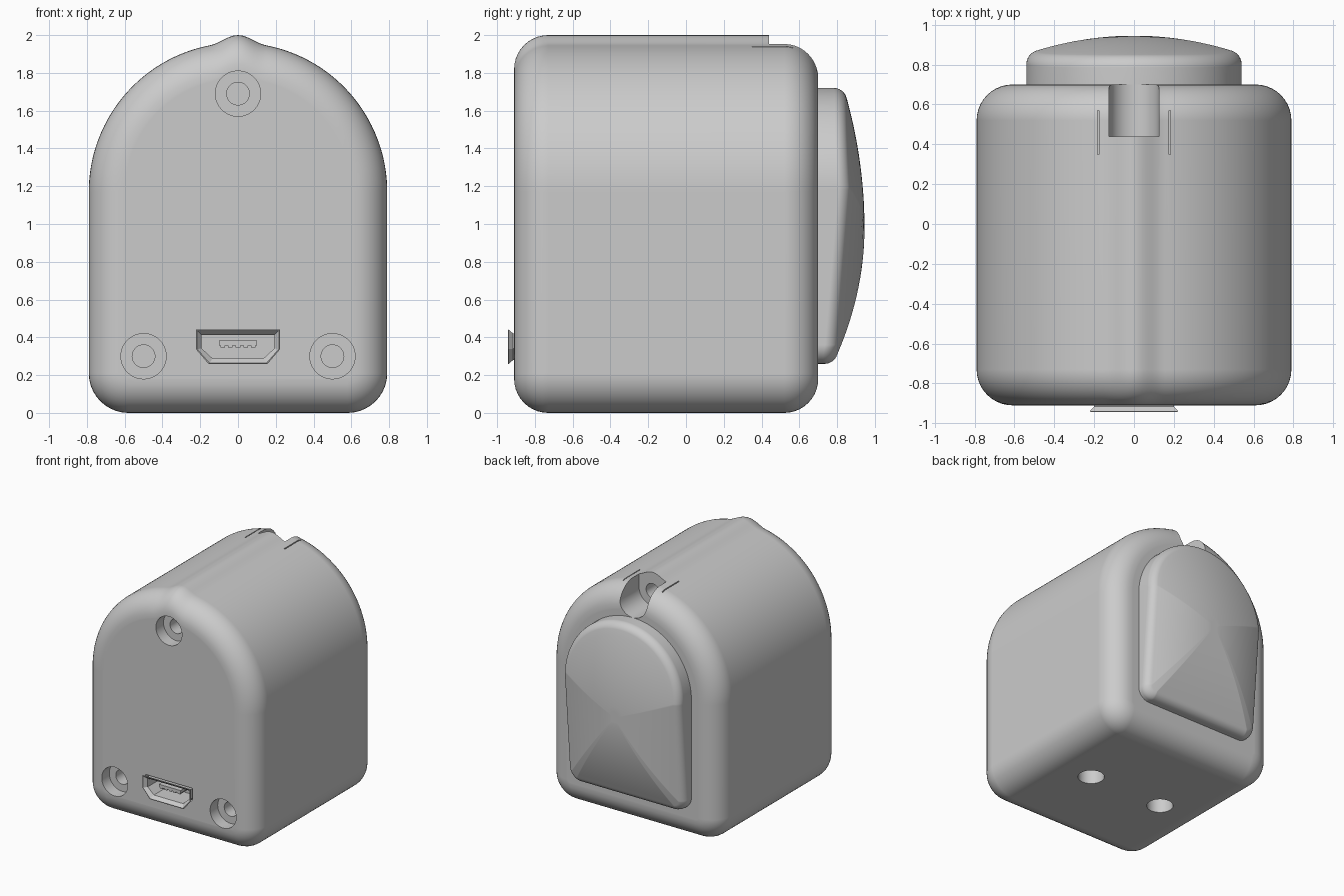
import bpy
import bmesh
from math import sin, cos, pi

if "Cube" in bpy.data.objects:
    bpy.data.objects.remove(bpy.data.objects["Cube"])

grey = bpy.data.materials.new("light grey plastic")
grey.use_nodes = True
grey.diffuse_color = (0.6, 0.6, 0.6, 1)
grey.node_tree.nodes["Principled BSDF"].inputs["Base Color"].default_value = (0.6, 0.6, 0.6, 1)


def loft(name, rings):
    """Skin a closed solid through rings of equal point count."""
    bm = bmesh.new()
    rows = [[bm.verts.new(p) for p in ring] for ring in rings]
    n = len(rows[0])
    for a, b in zip(rows, rows[1:]):
        for i in range(n):
            j = (i + 1) % n
            bm.faces.new((a[i], a[j], b[j], b[i]))
    bm.faces.new(rows[0])
    bm.faces.new(rows[-1])
    bmesh.ops.recalc_face_normals(bm, faces=bm.faces)
    mesh = bpy.data.meshes.new(name)
    bm.to_mesh(mesh)
    bm.free()
    mesh.materials.append(grey)
    obj = bpy.data.objects.new(name, mesh)
    bpy.context.collection.objects.link(obj)
    return obj


def prism(name, pts, y0, y1):
    return loft(name, [[(x, y, z) for x, z in pts] for y in (y0, y1)])


def box(name, x, y, z):
    return prism(name, [(x[0], z[0]), (x[1], z[0]), (x[1], z[1]), (x[0], z[1])], *y)


def circle(cx, cz, r, n=40):
    return [(cx + r * cos(2 * pi * i / n), cz + r * sin(2 * pi * i / n)) for i in range(n)]


def arc(cx, cz, r, a0, a1, n):
    return [(cx + r * cos(a0 + (a1 - a0) * i / n), cz + r * sin(a0 + (a1 - a0) * i / n))
            for i in range(n + 1)]


def arch(width, floor, spring, corner, inset, bump=0.0):
    """Arched outline: round top, straight sides, rounded lower corners."""
    r, cx, cz = corner - inset, width - corner, floor + corner
    pts = arc(cx, cz, r, -pi / 2, 0, 10)
    for x, z in arc(0, spring, width - inset, 0, pi, 110):
        if abs(x) < 0.15 and z > spring:
            z += bump * cos(pi * x / 0.3) ** 2
        pts.append((x, z))
    return pts + arc(-cx, cz, r, pi, 1.5 * pi, 10)


def activate(obj):
    bpy.ops.object.select_all(action='DESELECT')
    obj.select_set(True)
    bpy.context.view_layer.objects.active = obj


def cut(obj, cutter):
    mod = obj.modifiers.new("cut", 'BOOLEAN')
    mod.operation, mod.solver, mod.object = 'DIFFERENCE', 'EXACT', cutter
    cutter.hide_render = True
    activate(obj)
    bpy.ops.object.modifier_apply(modifier=mod.name)
    bpy.data.objects.remove(cutter)


def smooth(obj):
    activate(obj)
    bpy.ops.object.shade_smooth_by_angle(angle=pi / 6)
    mod = obj.modifiers.new("normals", 'WEIGHTED_NORMAL')
    mod.keep_sharp = True


# Housing: arched block with a small ridge on top and rounded ends
FRONT, BACK, FILLET, STEPS = -0.91, 0.70, 0.18, 10


def housing_ring(y, inset):
    return [(x, y, z) for x, z in arch(0.79, 0, 1.17, 0.21, inset, 0.04)]


turns = [pi / 2 * i / STEPS for i in range(STEPS + 1)]
front_rings = [housing_ring(FRONT, FILLET + 0.01)]
front_rings += [housing_ring(FRONT + FILLET * (1 - cos(a)), FILLET * (1 - sin(a))) for a in turns]
back_rings = [housing_ring(BACK - FILLET * (1 - sin(a)), FILLET * (1 - cos(a))) for a in turns]
back_rings.append(housing_ring(BACK, FILLET + 0.01))
housing = loft("housing", front_rings + back_rings)

# Counterbored screw holes in the front
for x, z in ((-0.5, 0.3), (0.5, 0.3), (0, 1.69)):
    cut(housing, prism("screw_recess", circle(x, z, 0.12), -1, -0.81))
    cut(housing, prism("screw_bore", circle(x, z, 0.06), -0.85, -0.55))

# Round holes in the underside
for x in (-0.34, 0.34):
    cut(housing, loft("base_hole", [[(px, py, z) for px, py in circle(x, -0.1, 0.1)]
                                    for z in (-0.1, 0.2)]))

# Open channel with a bore at the upper back edge
channel = [(0.125, 2.2), (-0.125, 2.2)] + arc(0, 1.845, 0.125, pi, 2 * pi, 24)
cut(housing, prism("back_channel", channel, 0.44, 0.9))
cut(housing, prism("channel_bore", circle(0, 1.845, 0.06), 0.25, 0.5))

# Thin slits beside the channel
for x in (-0.18, 0.18):
    cut(housing, box("slit", (x - 0.004, x + 0.004), (0.35, 0.57), (1.85, 2.2)))

# Socket outline with chamfered lower corners
half = [(0.2, 0.42), (0.2, 0.34), (0.14, 0.28)]
socket = half + [(-x, z) for x, z in reversed(half)]


def socket_outline(offset):
    return [(x * (1 + offset / 0.2), 0.35 + (z - 0.35) * (1 + offset / 0.07)) for x, z in socket]


cut(housing, prism("socket_cavity", socket_outline(0.016), -1, -0.7))
smooth(housing)

# Metal socket shell with a flared lip, and its contact tongue
shell_steps = [(-0.71, 0.0), (-0.915, 0.0), (-0.94, 0.022),
               (-0.943, 0.016), (-0.915, -0.008), (-0.74, -0.008)]
shell = loft("socket_shell", [[(x, y, z) for x, z in socket_outline(o)] for y, o in shell_steps])
box("socket_tongue", (-0.1, 0.1), (-0.9, -0.73), (0.358, 0.382))
for i in range(5):
    x = (i - 2) * 0.04
    box("contact", (x - 0.012, x + 0.012), (-0.895, -0.73), (0.346, 0.358))

# Domed pad on the back
EDGE = 0.05


def dome(x, z, drop=0.0):
    return 0.945 - 0.28 * x * x - 0.2 * (z - 0.98) ** 2 - drop


def pad_outline(inset):
    return arch(0.54, 0.26, 1.18, 0.1, inset)


pad_rings = [[(x, 0.69, z) for x, z in pad_outline(0)]]
for i in range(7):
    a = pi / 2 * i / 6
    pad_rings.append([(x, dome(x, z, EDGE * (1 - sin(a))), z)
                      for x, z in pad_outline(EDGE * (1 - cos(a)))])
for i in range(1, 15):
    s = 1 - i / 15
    pad_rings.append([(x * s, dome(x * s, 0.98 + (z - 0.98) * s), 0.98 + (z - 0.98) * s)
                      for x, z in pad_outline(EDGE)])
smooth(loft("back_pad", pad_rings))
